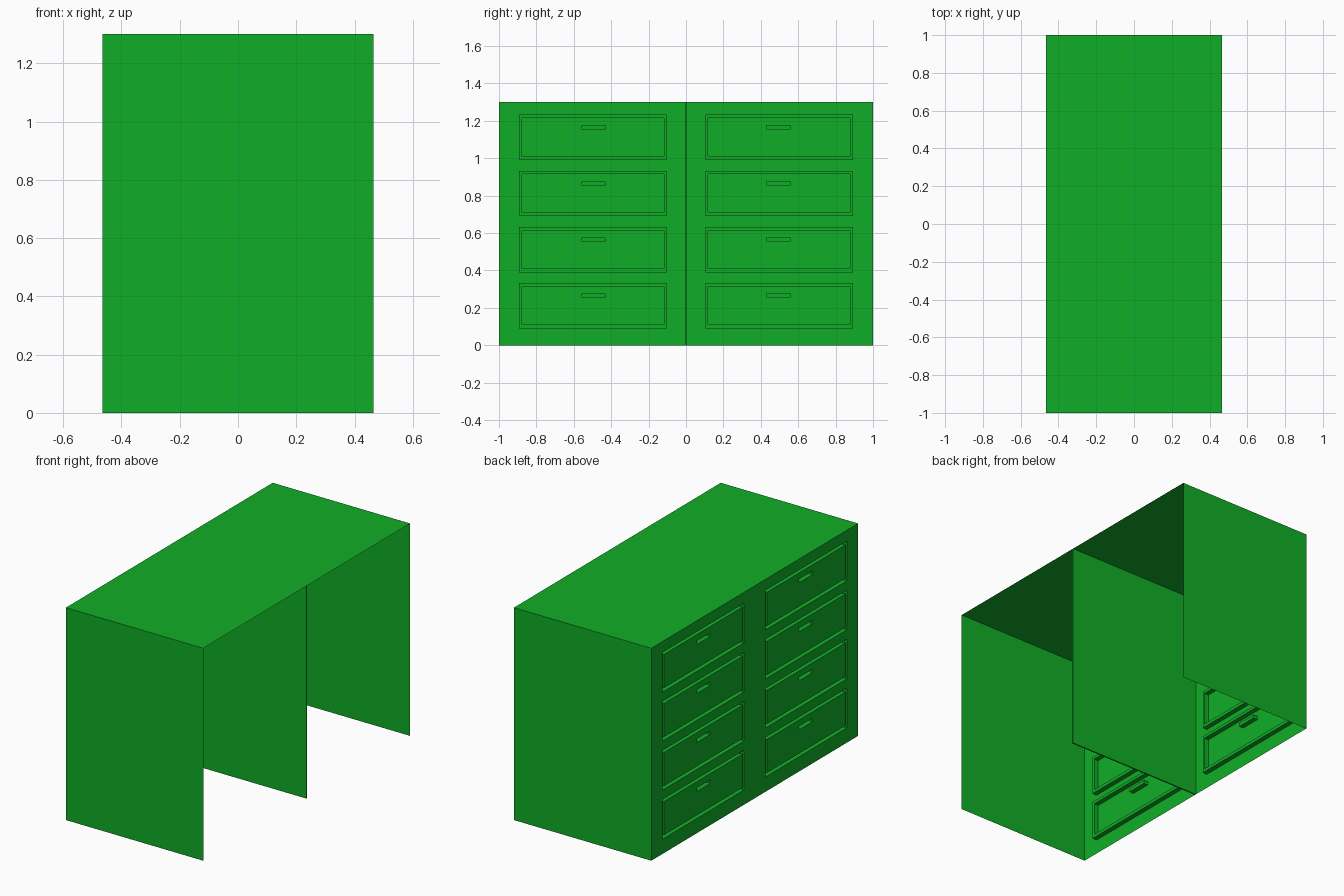
import bpy, bmesh

if "Cube" in bpy.data.objects:
    bpy.data.objects.remove(bpy.data.objects["Cube"])

HX, HY, H = 0.465, 1.0, 1.3      # half depth, half width, height
GROOVE, PULL = 0.03, 0.03        # recess depths in the drawer wall

green = bpy.data.materials.new("green")
green.diffuse_color = (0.005, 0.42, 0.02, 1)
green.use_nodes = True
green.node_tree.nodes["Principled BSDF"].inputs["Base Color"].default_value = green.diffuse_color


def finish(name, bm):
    bmesh.ops.remove_doubles(bm, verts=bm.verts, dist=1e-5)
    me = bpy.data.meshes.new(name)
    bm.to_mesh(me)
    bm.free()
    me.materials.append(green)
    ob = bpy.data.objects.new(name, me)
    bpy.context.collection.objects.link(ob)
    return ob


def quad(bm, *pts):
    bm.faces.new([bm.verts.new(p) for p in pts])


def sheet(name, *pts):
    bm = bmesh.new()
    quad(bm, *pts)
    return finish(name, bm)


# Thin outer shell: top and two ends; the +x side and the bottom are open
sheet("top_panel", (-HX, -HY, H), (HX, -HY, H), (HX, HY, H), (-HX, HY, H))
sheet("front_end_panel", (-HX, -HY, 0), (HX, -HY, 0), (HX, -HY, H), (-HX, -HY, H))
sheet("back_end_panel", (HX, HY, 0), (-HX, HY, 0), (-HX, HY, H), (HX, HY, H))

# Middle divider
bm = bmesh.new()
bmesh.ops.create_cube(bm, size=1)
for v in bm.verts:
    v.co = (v.co.x * 2 * HX, v.co.y * 0.008, (v.co.z + 0.5) * H)
finish("middle_divider", bm)

# Drawer wall: a thin sheet with a groove around each drawer and a sunk finger pull
half = [0.103, 0.117, 0.43, 0.56, 0.877, 0.892, 1.0]
ys = [-y for y in reversed(half)] + [0] + half
bases = [0.09 + 0.3 * i for i in range(4)]
zs = [0] + [b + o for b in bases for o in (0, 0.02, 0.165, 0.187, 0.225, 0.243)] + [H]


def depth(y, z):
    y = abs(y)
    for b in bases:
        if 0.103 < y < 0.892 and b < z < b + 0.243:
            if not (0.117 < y < 0.877 and b + 0.02 < z < b + 0.225):
                return GROOVE
            if 0.43 < y < 0.56 and b + 0.165 < z < b + 0.187:
                return PULL
    return 0


bm = bmesh.new()
ny, nz = len(ys) - 1, len(zs) - 1
d = [[-HX + depth((ys[i] + ys[i + 1]) / 2, (zs[j] + zs[j + 1]) / 2)
      for j in range(nz)] for i in range(ny)]
for i in range(ny):
    for j in range(nz):
        y0, y1, z0, z1, x = ys[i], ys[i + 1], zs[j], zs[j + 1], d[i][j]
        quad(bm, (x, y1, z0), (x, y0, z0), (x, y0, z1), (x, y1, z1))
        # step faces to the next cells
        if i + 1 < ny and d[i + 1][j] != x:
            n = d[i + 1][j]
            quad(bm, (x, y1, z0), (x, y1, z1), (n, y1, z1), (n, y1, z0))
        if j + 1 < nz and d[i][j + 1] != x:
            n = d[i][j + 1]
            quad(bm, (x, y0, z1), (n, y0, z1), (n, y1, z1), (x, y1, z1))
bmesh.ops.remove_doubles(bm, verts=bm.verts, dist=1e-5)
bmesh.ops.dissolve_limit(bm, angle_limit=0.01, verts=bm.verts, edges=bm.edges)
finish("drawer_wall", bm)
